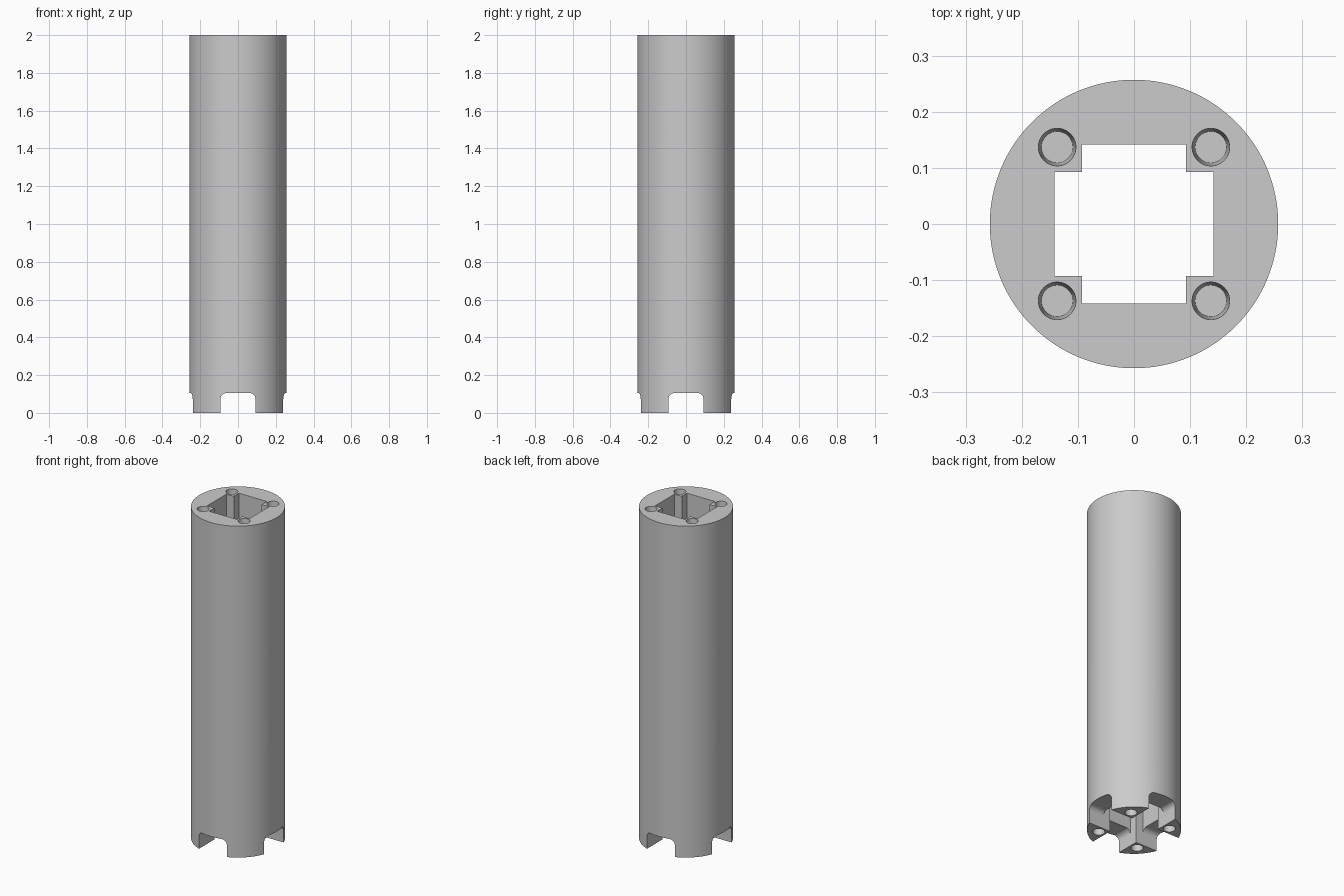
import bpy, bmesh, math
from mathutils import Matrix

cube = bpy.data.objects.get("Cube")
if cube:
    bpy.data.objects.remove(cube)

RADIUS, HEIGHT = 0.257, 2.0
ARM, REACH = 0.093, 0.142          # half width and half length of the cross bore
NOTCH_TOP, FILLET = 0.105, 0.032
HOLE_POS, HOLE_DEPTH = 0.137, 0.12


def add_object(name, bm):
    bmesh.ops.recalc_face_normals(bm, faces=bm.faces)
    mesh = bpy.data.meshes.new(name)
    bm.to_mesh(mesh)
    bm.free()
    obj = bpy.data.objects.new(name, mesh)
    bpy.context.collection.objects.link(obj)
    return obj


def prism(name, outline, start, end, matrix=Matrix()):
    """Extrude a flat outline from start to end along its local z."""
    bm = bmesh.new()
    face = bm.faces.new([bm.verts.new((x, y, start)) for x, y in outline])
    ext = bmesh.ops.extrude_face_region(bm, geom=[face])
    verts = [g for g in ext["geom"] if isinstance(g, bmesh.types.BMVert)]
    bmesh.ops.translate(bm, verts=verts, vec=(0, 0, end - start))
    bm.transform(matrix)
    return add_object(name, bm)


def cone(name, r_bottom, r_top, z_bottom, z_top, x=0, y=0, sides=48):
    bm = bmesh.new()
    bmesh.ops.create_cone(bm, cap_ends=True, segments=sides, radius1=r_bottom,
                          radius2=r_top, depth=z_top - z_bottom,
                          matrix=Matrix.Translation((x, y, (z_bottom + z_top) / 2)))
    return add_object(name, bm)


# Round tube body
body = cone("tube_body", RADIUS, RADIUS, 0, HEIGHT, sides=128)
cutters = []

# Cross-shaped bore right through
quarter = [(REACH, -ARM), (REACH, ARM), (ARM, ARM)]
cross = []
for turn in range(4):
    c, s = round(math.cos(turn * math.pi / 2)), round(math.sin(turn * math.pi / 2))
    cross += [(c * x - s * y, s * x + c * y) for x, y in quarter]
cutters.append(prism("bore_cutter", cross, -0.1, HEIGHT + 0.1))

# Notches with rounded tops across the foot, one along each axis
arch = [(-ARM, -0.1), (ARM, -0.1)]
for side, first in ((1, 0), (-1, 90)):
    for step in range(9):
        a = math.radians(first + step * 90 / 8)
        arch.append((side * (ARM - FILLET) + FILLET * math.cos(a),
                     NOTCH_TOP - FILLET + FILLET * math.sin(a)))
upright = Matrix.Rotation(math.pi / 2, 4, "X")
for i in range(2):
    spin = Matrix.Rotation(i * math.pi / 2, 4, "Z")
    cutters.append(prism("notch_cutter", arch, -0.4, 0.4, spin @ upright))

# Tapered blind screw holes in both ends
WIDE, NARROW, OVER = 0.0335, 0.028, 0.0005
for sx in (-1, 1):
    for sy in (-1, 1):
        x, y = sx * HOLE_POS, sy * HOLE_POS
        cutters.append(cone("top_hole_cutter", NARROW, WIDE,
                            HEIGHT - HOLE_DEPTH, HEIGHT + OVER, x, y))
        cutters.append(cone("foot_hole_cutter", WIDE, NARROW,
                            -OVER, HOLE_DEPTH, x, y))

# Cut everything out and bake the result
for cutter in cutters:
    cutter.hide_render = True
    mod = body.modifiers.new(cutter.name, "BOOLEAN")
    mod.operation = "DIFFERENCE"
    mod.solver = "EXACT"
    mod.object = cutter
bpy.context.view_layer.update()
baked = bpy.data.meshes.new_from_object(
    body.evaluated_get(bpy.context.evaluated_depsgraph_get()))
body.modifiers.clear()
body.data = baked
for cutter in cutters:
    bpy.data.objects.remove(cutter)

# Plain grey finish
grey = bpy.data.materials.new("plain_grey")
grey.use_nodes = True
colour = (0.6, 0.6, 0.6, 1)
grey.diffuse_color = colour
grey.node_tree.nodes["Principled BSDF"].inputs["Base Color"].default_value = colour
body.data.materials.clear()
body.data.materials.append(grey)

# Smooth round walls, crisp edges
bpy.ops.object.select_all(action="DESELECT")
body.select_set(True)
bpy.context.view_layer.objects.active = body
bpy.ops.object.shade_smooth_by_angle(angle=math.radians(30))
